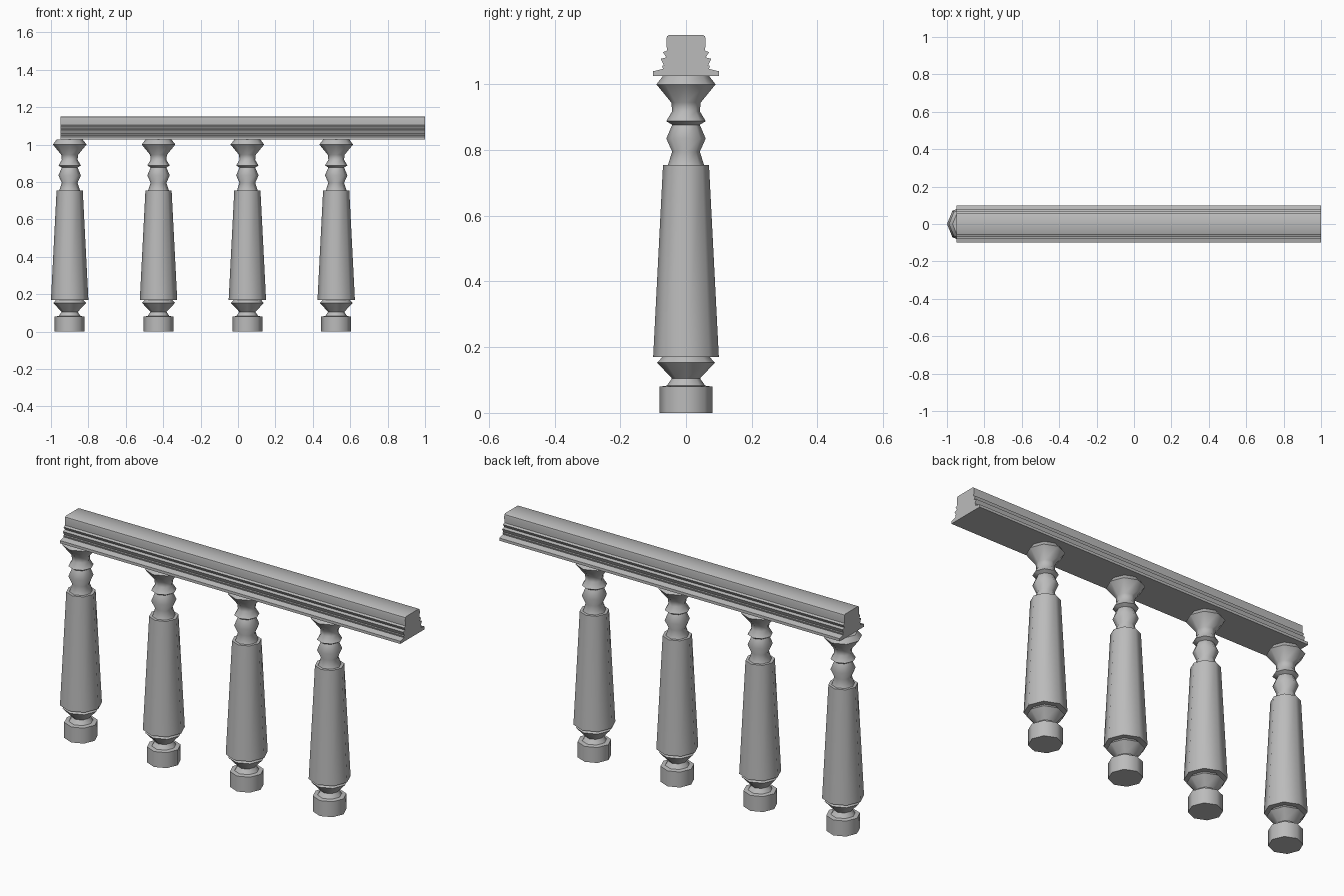
import bpy, bmesh, math

cube = bpy.data.objects.get("Cube")
if cube:
    bpy.data.objects.remove(cube, do_unlink=True)

GREY = (0.5, 0.5, 0.5, 1.0)
stone = bpy.data.materials.new("grey_stone")
stone.use_nodes = True
stone.diffuse_color = GREY
stone.node_tree.nodes["Principled BSDF"].inputs["Base Color"].default_value = GREY


def finish(bm, name, angle):
    """Turn a bmesh into a shaded, coloured object."""
    bmesh.ops.recalc_face_normals(bm, faces=bm.faces)
    mesh = bpy.data.meshes.new(name)
    bm.to_mesh(mesh)
    bm.free()
    mesh.materials.append(stone)
    obj = bpy.data.objects.new(name, mesh)
    bpy.context.collection.objects.link(obj)
    bpy.ops.object.select_all(action='DESELECT')
    obj.select_set(True)
    bpy.context.view_layer.objects.active = obj
    bpy.ops.object.shade_smooth_by_angle(angle=math.radians(angle))
    return obj


def lathe(name, profile, sides):
    """Turn a (radius, height) profile around z and cap both ends."""
    bm = bmesh.new()
    rings = []
    for r, z in profile:
        turns = [math.tau * i / sides for i in range(sides)]
        rings.append([bm.verts.new((r * math.cos(a), r * math.sin(a), z)) for a in turns])
    for low, high in zip(rings, rings[1:]):
        for i in range(sides):
            j = (i + 1) % sides
            bm.faces.new((low[i], low[j], high[j], high[i]))
    bm.faces.new(rings[0])
    bm.faces.new(rings[-1])
    return finish(bm, name, 46)


# Turned baluster: foot, lower flare, tapered body, beads, top flare
baluster_profile = [
    (0.08, 0), (0.08, 0.08), (0.058, 0.083), (0.043, 0.105), (0.088, 0.153),
    (0.072, 0.17), (0.1, 0.17), (0.07, 0.755), (0.055, 0.755), (0.042, 0.795),
    (0.06, 0.835), (0.042, 0.877), (0.06, 0.888), (0.042, 0.918),
    (0.045, 0.945), (0.09, 1.0), (0.07, 1.026),
]
first = lathe("baluster_1", baluster_profile, 8)
first.location.x = -0.9
for n in range(1, 4):
    copy = first.copy()
    copy.name = f"baluster_{n + 1}"
    copy.location.x = -0.9 + 0.475 * n
    bpy.context.collection.objects.link(copy)

# Moulded handrail: half section mirrored, then extruded along x
half_section = [
    (0.1, 1.026), (0.1, 1.04), (0.07, 1.047), (0.073, 1.056), (0.067, 1.058),
    (0.077, 1.078), (0.06, 1.082), (0.07, 1.098), (0.058, 1.103),
    (0.06, 1.135), (0.058, 1.146), (0.052, 1.15),
]
section = half_section + [(-y, z) for y, z in reversed(half_section)]
bm = bmesh.new()
end = bm.faces.new([bm.verts.new((-0.95, y, z)) for y, z in section])
extruded = bmesh.ops.extrude_face_region(bm, geom=[end], use_keep_orig=True)
moved = [v for v in extruded["geom"] if isinstance(v, bmesh.types.BMVert)]
bmesh.ops.translate(bm, verts=moved, vec=(1.95, 0, 0))
finish(bm, "handrail", 35)
